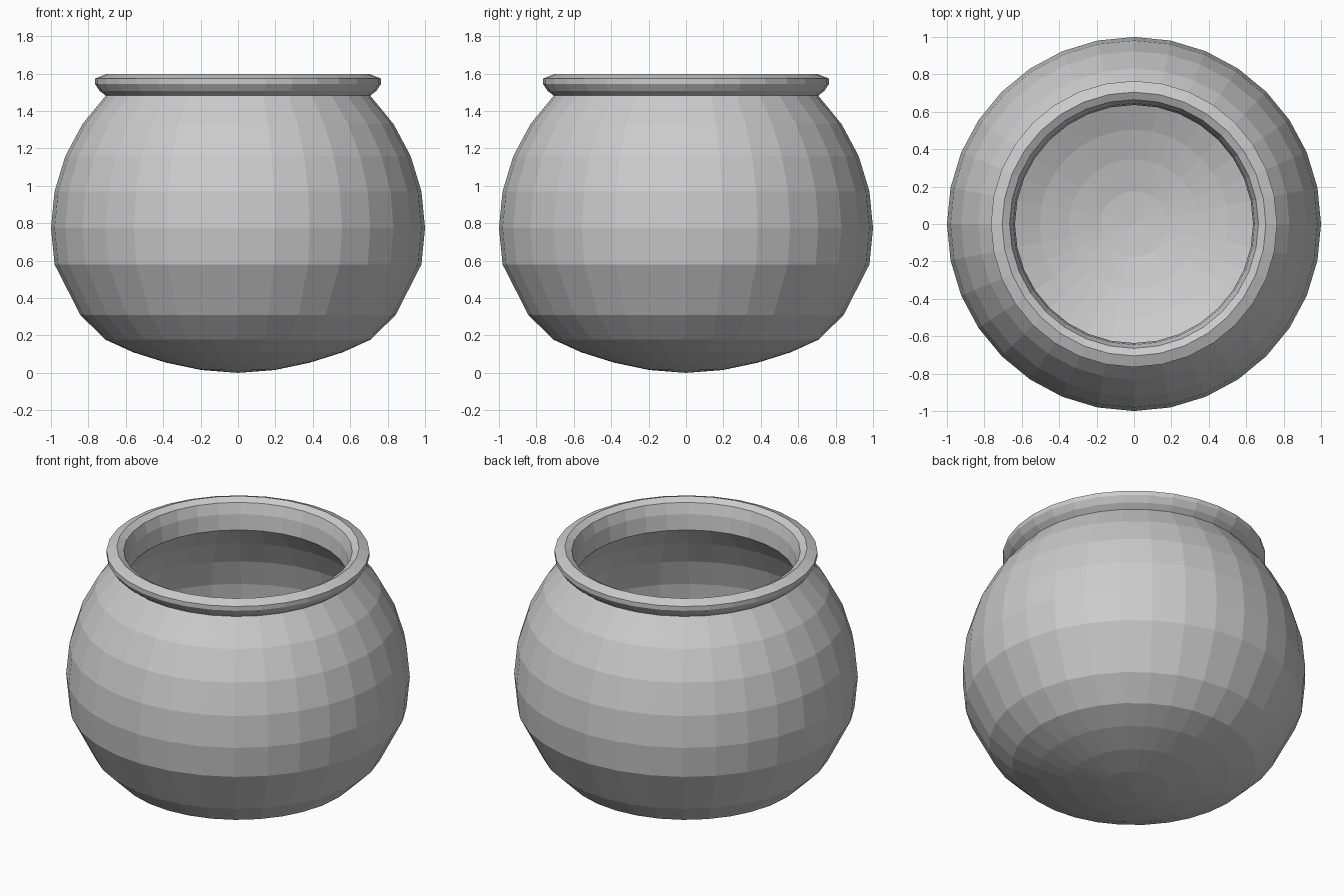
import bpy, bmesh, math

if "Cube" in bpy.data.objects:
    bpy.data.objects.remove(bpy.data.objects["Cube"])

SEGMENTS = 32
CENTRE_Z = 0.775


def lathe(name, profile):
    """Spin a (radius, height) profile about z; radius 0 becomes a pole."""
    bm = bmesh.new()
    verts = [bm.verts.new((r, 0, z)) for r, z in profile]
    edges = [bm.edges.new(pair) for pair in zip(verts, verts[1:])]
    bmesh.ops.spin(bm, geom=verts + edges, cent=(0, 0, 0), axis=(0, 0, 1),
                   angle=math.tau, steps=SEGMENTS, use_duplicate=False)
    bmesh.ops.remove_doubles(bm, verts=bm.verts, dist=0.0005)
    bmesh.ops.recalc_face_normals(bm, faces=bm.faces)
    mesh = bpy.data.meshes.new(name)
    bm.to_mesh(mesh)
    bm.free()
    obj = bpy.data.objects.new(name, mesh)
    bpy.context.collection.objects.link(obj)
    return obj


# Outer wall: squashed base, then a round belly up to the neck
base = [(0, 0), (0.195, 0.015), (0.385, 0.055), (0.56, 0.11),
        (0.71, 0.178), (0.843, 0.31)]
belly = [(math.cos(a), CENTRE_Z + math.sin(a))
         for a in (math.radians(11.25 * i) for i in range(-1, 5))]
outer = base + belly

# Flared lip, rolling over into the mouth
lip = [(0.74, 1.508), (0.765, 1.545), (0.765, 1.573), (0.705, 1.597),
       (0.665, 1.575), (0.645, 1.51)]

# Inner wall: the outer wall shrunk about the belly centre
inner = [(r * 0.9, CENTRE_Z + (z - CENTRE_Z) * 0.9) for r, z in reversed(outer)]

lathe("bowl", outer + lip + inner)
